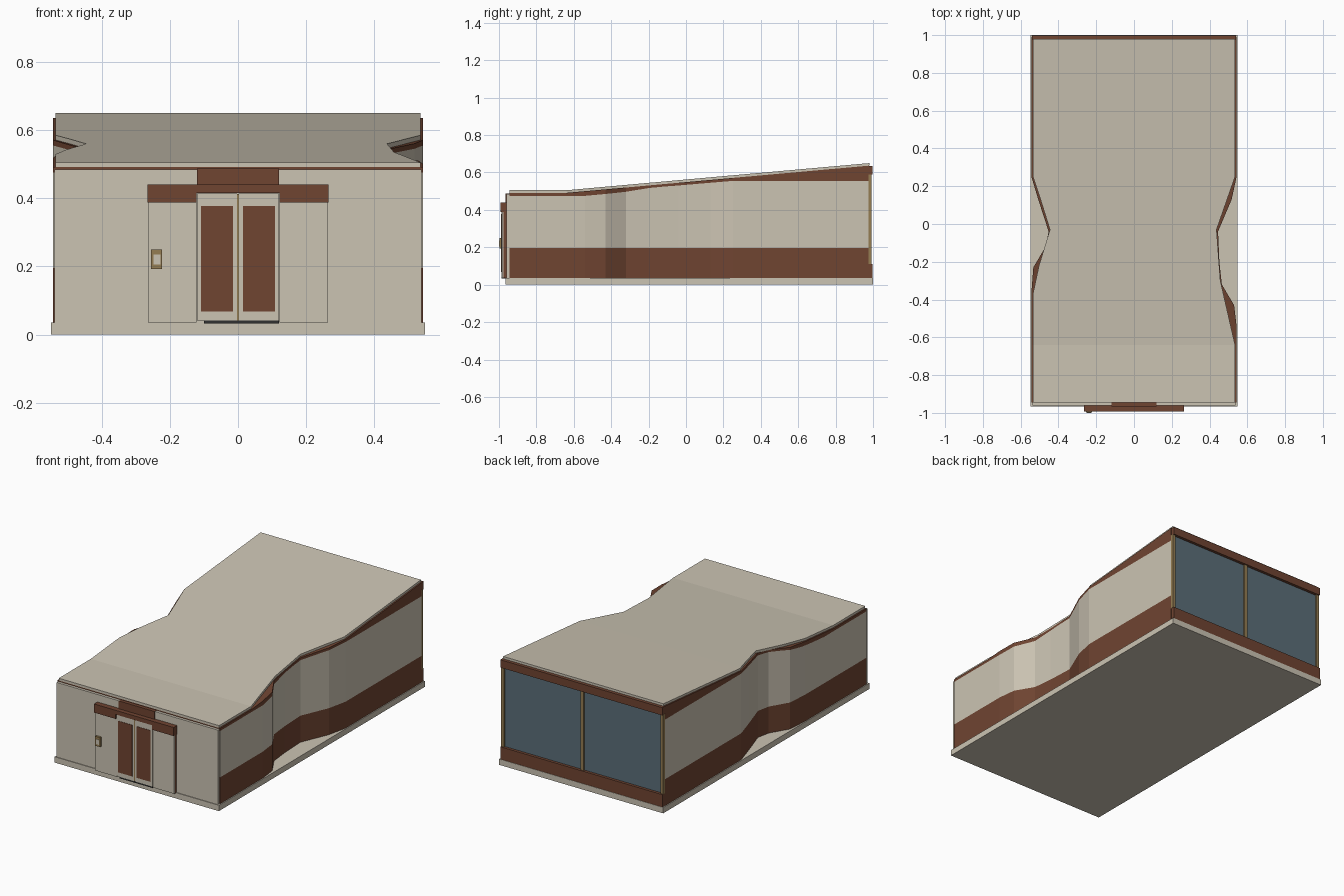
import bpy
import bmesh

cube = bpy.data.objects.get("Cube")
if cube:
    bpy.data.objects.remove(cube, do_unlink=True)


def material(name, rgb):
    m = bpy.data.materials.new(name)
    m.use_nodes = True
    m.diffuse_color = (*rgb, 1)
    m.node_tree.nodes["Principled BSDF"].inputs["Base Color"].default_value = (*rgb, 1)
    return m


CREAM = material("cream_plaster", (0.60, 0.55, 0.45))
BROWN = material("brown_cladding", (0.16, 0.058, 0.031))
GLASS = material("blue_grey_glass", (0.105, 0.155, 0.19))
GOLD = material("dull_gold", (0.30, 0.205, 0.085))
DARK = material("dark_threshold", (0.03, 0.03, 0.03))


def finish(name, bm, mats):
    bmesh.ops.recalc_face_normals(bm, faces=bm.faces)
    mesh = bpy.data.meshes.new(name)
    bm.to_mesh(mesh)
    bm.free()
    for m in mats:
        mesh.materials.append(m)
    ob = bpy.data.objects.new(name, mesh)
    bpy.context.collection.objects.link(ob)
    return ob


def box(name, xs, ys, zs, mat):
    bm = bmesh.new()
    bmesh.ops.create_cube(bm, size=1)
    for v in bm.verts:
        v.co = [a + (b - a) * (c + 0.5) for (a, b), c in zip((xs, ys, zs), v.co)]
    return finish(name, bm, [mat])


def interp(points, t):
    """Piecewise linear value at t, held constant past both ends."""
    if t <= points[0][0]:
        return points[0][1]
    for (a, p), (b, q) in zip(points, points[1:]):
        if t <= b:
            return p + (q - p) * (t - a) / (b - a)
    return points[-1][1]


def loft(name, left, right, levels, mats, ends):
    """Solid along y between two side outlines, with one material per level band."""
    ys = sorted({y for y, _ in left + right} | set(ends) | {-0.64})
    bm = bmesh.new()
    rings = []
    for y in ys:
        xl, xr = interp(left, y), interp(right, y)
        rings.append([[bm.verts.new((x, y, f(y))) for f in levels] for x in (xl, xr)])
    n = len(levels)
    slots = list(dict.fromkeys(mats))

    def quad(verts, band):
        bm.faces.new(verts).material_index = slots.index(mats[band])

    for a, b in zip(rings, rings[1:]):
        for s in (0, 1):
            for i in range(n - 1):
                quad((a[s][i], b[s][i], b[s][i + 1], a[s][i + 1]), i)
        for i, band in ((0, 0), (n - 1, n - 2)):
            quad((a[0][i], a[1][i], b[1][i], b[0][i]), band)
    for r in (rings[0], rings[-1]):
        for i in range(n - 1):
            quad((r[0][i], r[1][i], r[1][i + 1], r[0][i + 1]), i)
    return finish(name, bm, slots)


def roof_top(y):
    return interp([(-0.64, 0.505), (0.975, 0.65)], y)


def roof_under(y):
    return roof_top(y) - 0.014


def cream_top(y):
    return interp([(-0.54, 0.475), (-0.43, 0.485), (-0.32, 0.497), (-0.18, 0.52),
                   (0.02, 0.535), (0.13, 0.545), (0.25, 0.555)], y)


# Walls with pinched sides, brown base band and brown fascia
wall_left = [(-0.36, -0.543), (-0.23, -0.533), (-0.12, -0.468), (-0.04, -0.452),
             (0.13, -0.507), (0.25, -0.543)]
wall_right = [(-0.54, 0.543), (-0.43, 0.53), (-0.32, 0.465), (-0.2, 0.452),
              (-0.04, 0.445), (0.13, 0.517), (0.25, 0.543)]
loft("walls", wall_left, wall_right,
     [lambda y: 0.035, lambda y: 0.195, cream_top, roof_under],
     [BROWN, CREAM, BROWN], (-0.945, 0.975))

# Sloping roof
roof_left = [(-0.37, -0.535), (-0.22, -0.503), (-0.03, -0.445), (0.14, -0.498),
             (0.25, -0.535)]
roof_right = [(-0.64, 0.535), (-0.3, 0.457), (-0.03, 0.437), (0.25, 0.535)]
loft("roof", roof_left, roof_right, [roof_under, roof_top], [CREAM], (-0.945, 0.98))

# Ground slab and front wall
box("base_slab", (-0.548, 0.548), (-0.965, 1.0), (0, 0.035), CREAM)
box("front_wall", (-0.538, 0.538), (-0.961, -0.944), (0.035, 0.485), CREAM)

# Entrance surround
box("upper_door_panel", (-0.12, 0.12), (-0.966, -0.943), (0.44, 0.487), BROWN)
box("lintel_center", (-0.122, 0.122), (-0.993, -0.96), (0.415, 0.44), BROWN)
box("threshold", (-0.1, 0.12), (-0.986, -0.96), (0.033, 0.042), DARK)
box("door_seam", (-0.003, 0.003), (-0.985, -0.96), (0.042, 0.412), GOLD)
for s, side in ((-1, "right"), (1, "left")):
    def span(a, b):
        return tuple(sorted((s * a, s * b)))
    box(side + "_lintel", span(0.122, 0.266), (-0.993, -0.96), (0.388, 0.44), BROWN)
    box(side + "_entrance_panel", span(0.122, 0.264), (-0.985, -0.976),
        (0.036, 0.388), CREAM)
    box(side + "_panel_backing", span(0.122, 0.263), (-0.976, -0.96),
        (0.035, 0.388), BROWN)
    box(side + "_door", span(0.003, 0.12), (-0.987, -0.96), (0.042, 0.414), CREAM)
    box(side + "_door_pane", span(0.014, 0.108), (-0.989, -0.985), (0.068, 0.378), BROWN)

# Entry keypad
box("keypad", (-0.255, -0.223), (-0.998, -0.985), (0.193, 0.25), GOLD)
box("keypad_screen", (-0.248, -0.228), (-1.0, -0.997), (0.205, 0.235), CREAM)

# Glazed back wall with sill, header and mullions
box("back_glass", (-0.53, 0.53), (0.97, 0.981), (0.105, 0.595), GLASS)
box("back_sill", (-0.541, 0.541), (0.97, 0.998), (0.035, 0.11), BROWN)
box("back_header", (-0.541, 0.541), (0.97, 0.998), (0.588, 0.635), BROWN)
for x, label in ((-0.532, "right"), (0, "center"), (0.532, "left")):
    box(label + "_mullion", (x - 0.01, x + 0.01), (0.97, 0.991), (0.11, 0.59), GOLD)
